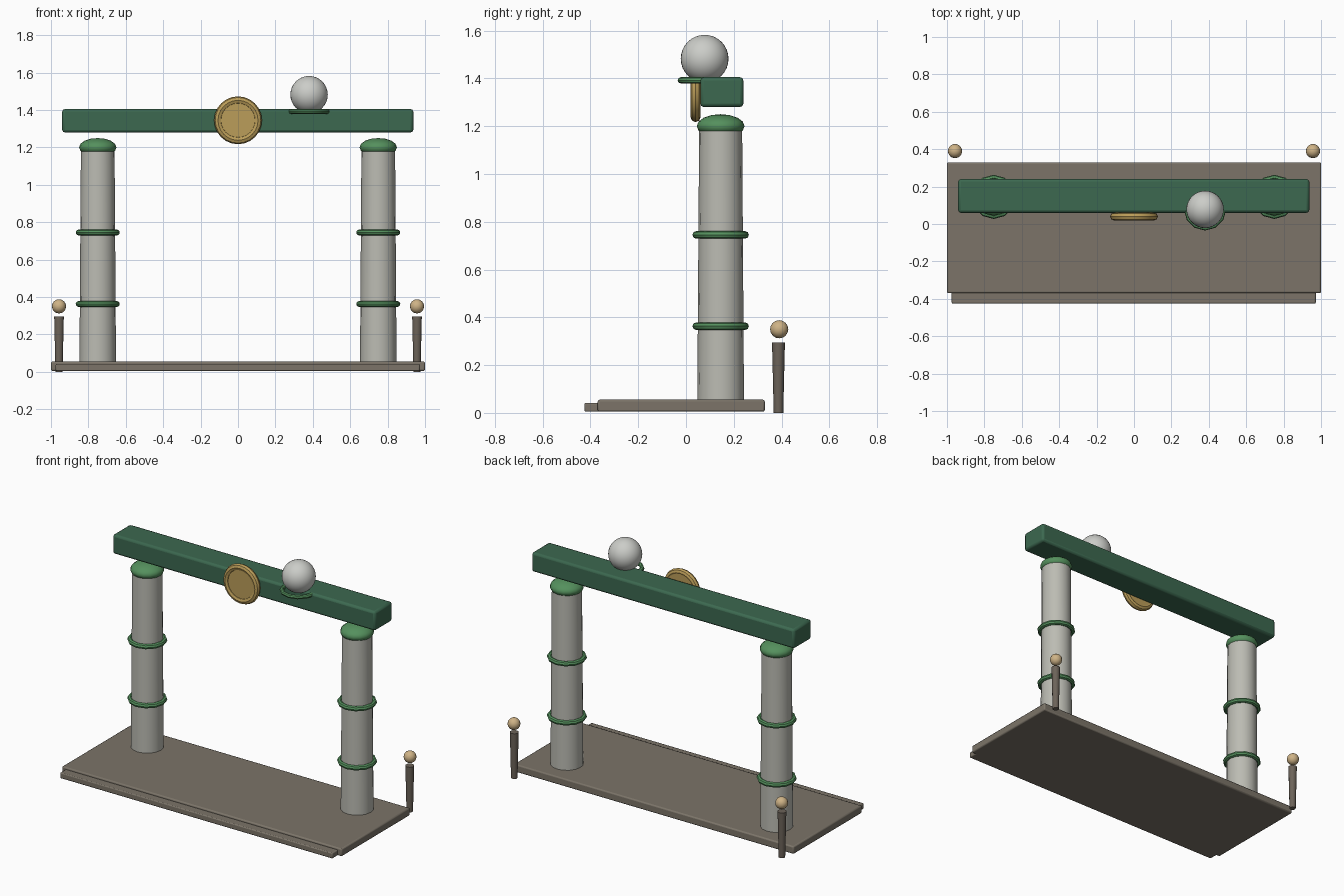
import bpy
from math import pi, radians

if "Cube" in bpy.data.objects:
    bpy.data.objects.remove(bpy.data.objects["Cube"])


def material(name, rgb):
    m = bpy.data.materials.new(name)
    m.diffuse_color = (*rgb, 1)
    m.use_nodes = True
    m.node_tree.nodes["Principled BSDF"].inputs["Base Color"].default_value = m.diffuse_color
    return m


GREEN = material("dark_green", (0.045, 0.14, 0.08))
LEAF = material("leaf_green", (0.09, 0.28, 0.11))
GOLD = material("gold", (0.50, 0.34, 0.10))
LAMP = material("warm_lamp", (0.62, 0.45, 0.24))
STONE = material("pale_stone", (0.50, 0.50, 0.45))
EARTH = material("brown_stone", (0.20, 0.175, 0.14))
WOOD = material("post_wood", (0.15, 0.125, 0.10))
PEARL = material("pearl", (0.60, 0.61, 0.58))


def finish(name, mat, smooth=True):
    o = bpy.context.object
    o.name = name
    o.data.materials.append(mat)
    if smooth:
        bpy.ops.object.shade_smooth_by_angle(angle=radians(40))
    return o


def box(name, lo, hi, bevel, mat):
    bpy.ops.mesh.primitive_cube_add(size=1, location=[(a + b) / 2 for a, b in zip(lo, hi)])
    o = bpy.context.object
    o.scale = [b - a for a, b in zip(lo, hi)]
    bpy.ops.object.transform_apply(location=False, rotation=False, scale=True)
    b = o.modifiers.new("bevel", "BEVEL")
    b.width, b.segments = bevel, 2
    return finish(name, mat)


def taper(name, x, y, z0, z1, r0, r1, sides, mat):
    bpy.ops.mesh.primitive_cone_add(vertices=sides, radius1=r0, radius2=r1, depth=z1 - z0,
                                    location=(x, y, (z0 + z1) / 2))
    return finish(name, mat)


def ball(name, loc, r, rz, seg, mat):
    bpy.ops.mesh.primitive_uv_sphere_add(segments=seg, ring_count=seg // 2, radius=r, location=loc)
    bpy.context.object.scale.z = rz / r
    return finish(name, mat)


def ring(name, loc, major, minor, sides, mat, rot=(0, 0, 0)):
    bpy.ops.mesh.primitive_torus_add(location=loc, rotation=rot, major_radius=major,
                                     minor_radius=minor, major_segments=sides, minor_segments=8)
    return finish(name, mat)


# platform and front step
box("platform", (-1, -0.37, 0.005), (1, 0.33, 0.055), 0.008, EARTH)
box("front_step", (-0.975, -0.425, 0.005), (0.972, -0.30, 0.042), 0.006, EARTH)

# columns with collars and caps, lamp posts behind
for side, s in (("left", -1), ("right", 1)):
    x = s * 0.75
    taper(side + "_column", x, 0.145, 0.01, 1.19, 0.098, 0.09, 16, STONE)
    for i, z in enumerate((0.363, 0.745)):
        ring(f"{side}_collar_{i + 1}", (x, 0.145, z), 0.102, 0.016, 12, LEAF)
    ball(side + "_cap", (x, 0.145, 1.2), 0.1, 0.05, 16, LEAF)
    taper(side + "_lamp_post", s * 0.957, 0.387, 0, 0.295, 0.02, 0.027, 10, WOOD)
    ball(side + "_lamp", (s * 0.957, 0.39, 0.35), 0.038, 0.038, 16, LAMP)

# lintel beam
box("lintel", (-0.94, 0.06, 1.28), (0.937, 0.24, 1.405), 0.014, GREEN)

# medallion on the front of the lintel
bpy.ops.mesh.primitive_cylinder_add(vertices=32, radius=0.1, depth=0.03,
                                    location=(0, 0.043, 1.345), rotation=(pi / 2, 0, 0))
finish("medallion_disc", GOLD)
ring("medallion_rim", (0, 0.04, 1.345), 0.107, 0.021, 24, GOLD, (pi / 2, 0, 0))

# pearl in its seat ring
ball("pearl_ball", (0.38, 0.078, 1.482), 0.1, 0.1, 32, PEARL)
ring("pearl_seat", (0.38, 0.078, 1.392), 0.1, 0.013, 12, LEAF)
